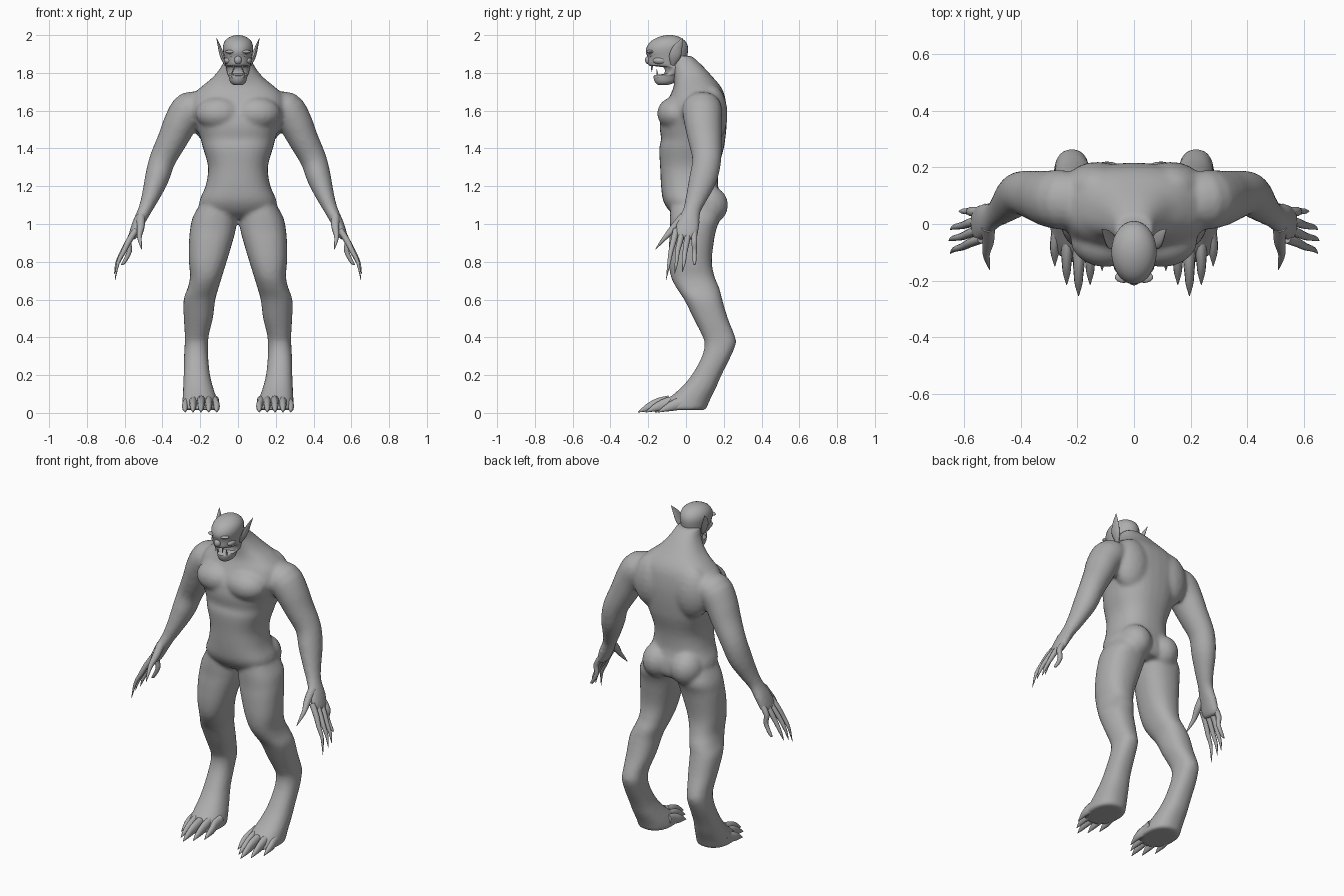
import bpy, bmesh, math
from mathutils import Vector, Matrix

skin = bpy.data.materials.new("grey_skin")
skin.diffuse_color = (0.42, 0.42, 0.42, 1)


def refine(rows, k=3):
    """Catmull-Rom resampling of section rows."""
    v = [Vector(r) for r in rows]
    out = []
    for i in range(len(v) - 1):
        a, b, c, d = v[max(i - 1, 0)], v[i], v[i + 1], v[min(i + 2, len(v) - 1)]
        for j in range(k):
            t = j / k
            out.append(0.5 * (2 * b + (c - a) * t + (2 * a - 5 * b + 4 * c - d) * t * t
                              + (3 * b - a - 3 * c + d) * t ** 3))
    return out + [v[-1]]


def skin_rings(bm, rings):
    loops = [[bm.verts.new(p) for p in r] for r in rings]
    n = len(loops[0])
    for a, b in zip(loops, loops[1:]):
        for i in range(n):
            bm.faces.new((a[i], a[(i + 1) % n], b[(i + 1) % n], b[i]))
    bm.faces.new(loops[0][::-1])
    bm.faces.new(loops[-1])


def oval(n, e):
    pts = []
    for i in range(n):
        c, s = math.cos(2 * math.pi * i / n), math.sin(2 * math.pi * i / n)
        pts.append((math.copysign(abs(c) ** (2 / e), c), math.copysign(abs(s) ** (2 / e), s)))
    return pts


def stack(bm, rows, side=1, n=24, e=2.2, k=3):
    """Level sections: z, x min, x max, y front, y back."""
    rings = []
    for z, x0, x1, y0, y1 in refine(rows, k):
        rings.append([Vector((side * ((x0 + x1) / 2 + (x1 - x0) / 2 * c),
                              (y0 + y1) / 2 + (y1 - y0) / 2 * s, z)) for c, s in oval(n, e)])
    skin_rings(bm, rings)


def tube(bm, rows, side=1, n=16, k=3, ref=(0, 1, 0)):
    """Sections across a path: x, y, z, radius, radius along ref."""
    rows = refine(rows, k)
    p = [Vector(r[:3]) for r in rows]
    rings = []
    for i, r in enumerate(rows):
        t = (p[min(i + 1, len(p) - 1)] - p[max(i - 1, 0)]).normalized()
        b = Vector(ref)
        b = (b - t * b.dot(t)).normalized()
        a = b.cross(t)
        ring = [p[i] + a * max(r[3], .001) * c + b * max(r[4], .001) * s for c, s in oval(n, 2)]
        rings.append([Vector((side * q.x, q.y, q.z)) for q in ring])
    skin_rings(bm, rings)


def blob(bm, loc, size, side=1):
    m = Matrix.Translation((loc[0] * side, loc[1], loc[2])) @ Matrix.Diagonal((*size, 1))
    bmesh.ops.create_uvsphere(bm, u_segments=20, v_segments=12, radius=1, matrix=m)


def finish(bm, name, angle=50):
    bmesh.ops.recalc_face_normals(bm, faces=bm.faces)
    me = bpy.data.meshes.new(name)
    bm.to_mesh(me)
    bm.free()
    ob = bpy.data.objects.new(name, me)
    bpy.context.collection.objects.link(ob)
    me.materials.append(skin)
    bpy.ops.object.select_all(action='DESELECT')
    ob.select_set(True)
    bpy.context.view_layer.objects.active = ob
    bpy.ops.object.shade_smooth_by_angle(angle=math.radians(angle))
    return ob


# Body: torso, arms and legs fused into one skin
bm = bmesh.new()
torso = [(1.03, .13, -.03, .17), (1.06, .19, -.08, .19), (1.12, .205, -.12, .19),
         (1.2, .172, -.132, .17), (1.3, .158, -.137, .175), (1.4, .185, -.142, .2),
         (1.45, .198, -.132, .208), (1.52, .22, -.14, .215), (1.6, .25, -.125, .216),
         (1.68, .24, -.085, .205), (1.73, .19, -.065, .182), (1.78, .13, -.065, .14),
         (1.84, .085, -.075, .085), (1.89, .065, -.085, .03)]
stack(bm, [(z, -w, w, f, b) for z, w, f, b in torso], n=32, e=2.4)
leg = [(1.14, .03, .18, -.08, .15), (1.04, .006, .238, -.085, .18), (.97, .012, .254, -.085, .16),
       (.9, .03, .26, -.09, .147), (.8, .06, .26, -.092, .137), (.72, .085, .254, -.08, .152),
       (.66, .103, .267, -.05, .177), (.6, .12, .288, -.01, .192), (.5, .133, .287, .04, .222),
       (.42, .153, .282, .08, .254), (.37, .158, .282, .098, .265), (.3, .158, .286, .085, .238),
       (.2, .148, .288, .03, .188), (.13, .13, .291, -.03, .158), (.07, .11, .294, -.10, .128),
       (.015, .098, .297, -.15, .105)]
arm = [(.17, .08, 1.63, .06, .085), (.25, .085, 1.61, .095, .105), (.302, .09, 1.54, .09, .10),
       (.345, .10, 1.45, .08, .09), (.40, .11, 1.34, .07, .077), (.43, .09, 1.24, .064, .074),
       (.465, .055, 1.14, .047, .057), (.495, .03, 1.07, .036, .047), (.53, .012, 1.0, .031, .062),
       (.555, -.002, .94, .024, .062), (.565, -.005, .92, .014, .045)]
for s in (1, -1):
    stack(bm, leg, s, e=2.3)
    tube(bm, arm, s, n=20)
    blob(bm, (.1, -.055, 1.585), (.125, .098, .09), s)   # chest muscle
    blob(bm, (.095, .115, 1.1), (.095, .108, .105), s)   # buttock
    blob(bm, (.13, .13, 1.58), (.12, .09, .16), s)       # shoulder blade
body = finish(bm, "body")
rm = body.modifiers.new("fuse", 'REMESH')
rm.mode = 'VOXEL'
rm.voxel_size = .012
rm.use_smooth_shade = True
sm = body.modifiers.new("soften", 'SMOOTH')
sm.factor, sm.iterations = .5, 4

# Head with an open mouth
bm = bmesh.new()
head = [(1.735, .018, -.145, -.1), (1.748, .04, -.163, -.06), (1.775, .048, -.172, -.04),
        (1.788, .052, -.165, -.03), (1.796, .056, -.115, -.02), (1.83, .064, -.12, -.01),
        (1.838, .066, -.195, -.005), (1.86, .07, -.202, 0), (1.885, .074, -.203, .006),
        (1.91, .078, -.213, .01), (1.94, .08, -.207, .01), (1.968, .07, -.185, -.004),
        (1.988, .048, -.15, -.03), (1.998, .022, -.115, -.06), (2.0, .004, -.095, -.08)]
stack(bm, [(z, -w, w, f, b) for z, w, f, b in head], n=28, e=2, k=2)
blob(bm, (0, -.2, 1.868), (.02, .017, .022))             # nose
for s in (1, -1):
    blob(bm, (.036, -.188, 1.912), (.032, .02, .01), s)  # brow
    blob(bm, (.034, -.186, 1.893), (.011, .009, .008), s)  # eye
    blob(bm, (.052, -.135, 1.865), (.022, .04, .02), s)  # cheekbone
finish(bm, "head")

# Fangs
bm = bmesh.new()
for s in (1, -1):
    tube(bm, [(.024, -.18, 1.845, .007, .007), (.022, -.182, 1.805, .001, .001)], s, 8)
    tube(bm, [(.03, -.15, 1.775, .007, .007), (.03, -.155, 1.82, .001, .001)], s, 8)
finish(bm, "fangs")

# Pointed ears
bm = bmesh.new()
for s in (1, -1):
    tube(bm, [(.062, -.07, 1.845, .01, .012), (.082, -.06, 1.885, .012, .03),
              (.096, -.045, 1.93, .009, .026), (.114, -.018, 1.985, .001, .001)], s, 12)
finish(bm, "ears")

# Clawed fingers and thumbs: base y, bend y, tip
bm = bmesh.new()
fingers = [(-.052, -.08, (.65, -.105, .705)), (-.018, -.045, (.655, -.06, .735)),
           (.014, -.005, (.65, -.02, .745)), (.043, .045, (.62, .045, .785))]
for s in (1, -1):
    for y0, y1, tip in fingers:
        x = tip[0] - .045
        tube(bm, [(.54, y0, .97, .017, .017), (.578, (y0 + y1) / 2, .91, .016, .016),
                  (x, y1, .855, .013, .013), (x + .03, y1 * .6 + tip[1] * .4, .795, .009, .009),
                  (*tip, .001, .001)], s, 10)
    tube(bm, [(.515, -.01, 1.04, .025, .025), (.515, -.06, .985, .021, .021),
              (.522, -.1, .94, .014, .014), (.518, -.13, .905, .009, .009),
              (.51, -.162, .865, .001, .001)], s, 10, ref=(1, 0, 0))
finish(bm, "fingers")

# Clawed toes: root x, tip x, tip y
bm = bmesh.new()
toes = [(.122, .113, -.165), (.155, .155, -.215), (.195, .196, -.255),
        (.237, .238, -.215), (.272, .28, -.15)]
for s in (1, -1):
    for x0, x1, y in toes:
        tube(bm, [(x0, y + .17, .065, .022, .028), (x0, y + .12, .05, .021, .032),
                  (x1, y + .075, .036, .017, .026), (x1, y + .04, .022, .013, .016),
                  (x1, y, .003, .001, .001)], s, 12, ref=(0, 0, 1))
finish(bm, "toes")
